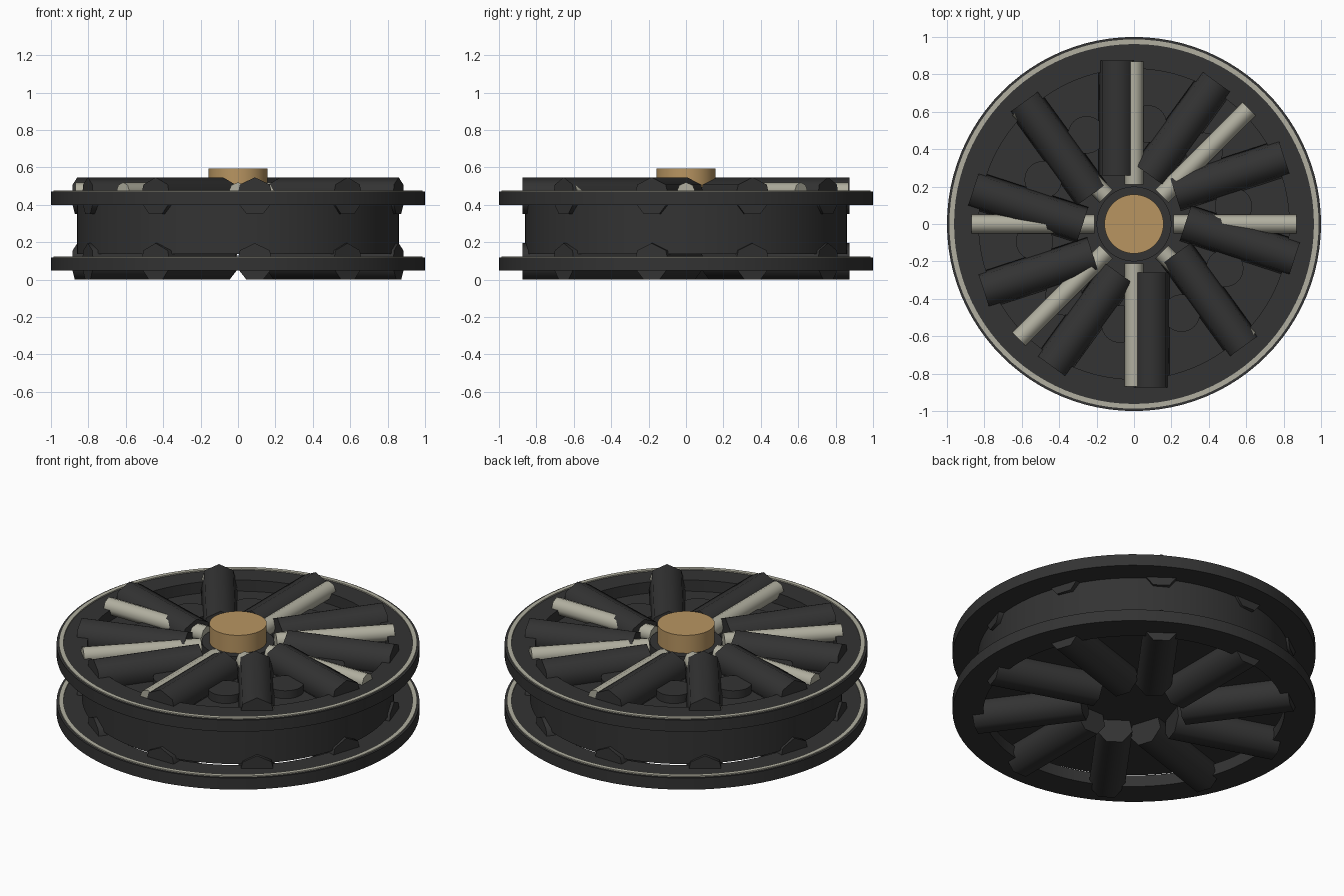
import bpy, bmesh, math
from mathutils import Matrix

cube = bpy.data.objects.get("Cube")
if cube:
    bpy.data.objects.remove(cube, do_unlink=True)


def material(name, rgb):
    mat = bpy.data.materials.new(name)
    mat.use_nodes = True
    mat.diffuse_color = (*rgb, 1)
    mat.node_tree.nodes["Principled BSDF"].inputs["Base Color"].default_value = (*rgb, 1)
    return mat


DARK = material("charcoal", (0.033, 0.033, 0.033))
CREAM = material("cream_grey", (0.44, 0.43, 0.35))
BRONZE = material("bronze", (0.48, 0.30, 0.12))


def finish(name, bm, mat, angle=35):
    bmesh.ops.recalc_face_normals(bm, faces=bm.faces)
    mesh = bpy.data.meshes.new(name)
    bm.to_mesh(mesh)
    bm.free()
    mesh.materials.append(mat)
    obj = bpy.data.objects.new(name, mesh)
    bpy.context.collection.objects.link(obj)
    bpy.ops.object.select_all(action='DESELECT')
    obj.select_set(True)
    bpy.context.view_layer.objects.active = obj
    bpy.ops.object.shade_smooth_by_angle(angle=math.radians(angle))


def disc(name, radius, z0, z1, mat, centre=(0, 0), sides=96):
    bm = bmesh.new()
    place = Matrix.Translation((*centre, (z0 + z1) / 2))
    bmesh.ops.create_cone(bm, cap_ends=True, segments=sides, radius1=radius,
                          radius2=radius, depth=z1 - z0, matrix=place)
    finish(name, bm, mat)


def ring(name, inner, outer, z0, z1, mat, sides=96):
    """Rectangular section swept around the axle."""
    bm = bmesh.new()
    section = [(inner, z0), (outer, z0), (outer, z1), (inner, z1)]
    loops = []
    for i in range(sides):
        a = math.tau * i / sides
        loops.append([bm.verts.new((r * math.cos(a), r * math.sin(a), z)) for r, z in section])
    for i in range(sides):
        a, b = loops[i], loops[(i + 1) % sides]
        for j in range(4):
            k = (j + 1) % 4
            bm.faces.new((a[j], b[j], b[k], a[k]))
    finish(name, bm, mat)


def spokes(name, count, start, end, offset, radius, sides, z, mat):
    """Evenly spaced prisms with a corner on top, shifted sideways from the radial line."""
    bm = bmesh.new()
    for i in range(count):
        turn = Matrix.Rotation(math.pi / 2 + math.tau * i / count, 4, 'Z')
        section = [(offset + radius * math.sin(math.tau * k / sides),
                    z + radius * math.cos(math.tau * k / sides)) for k in range(sides)]
        near = [bm.verts.new(turn @ Matrix.Translation((start, y, h)).translation)
                for y, h in section]
        far = [bm.verts.new(turn @ Matrix.Translation((end, y, h)).translation)
               for y, h in section]
        bm.faces.new(near)
        bm.faces.new(far[::-1])
        for k in range(sides):
            n = (k + 1) % sides
            bm.faces.new((near[k], far[k], far[n], near[n]))
    finish(name, bm, mat, 65)


# Two matching rims with offset spokes
for tier, base in (("lower", 0.0), ("upper", 0.352)):
    ring(tier + "_flange", 0.83, 1.0, base + 0.048, base + 0.118, DARK)
    ring(tier + "_trim", 0.962, 0.987, base + 0.116, base + 0.125, CREAM)
    spokes(tier + "_dark_spokes", 10, 0.26, 0.874, 0.09, 0.1025, 7, base + 0.0925, DARK)

# Solid drum between the rims, leaving a thin gap above the lower one
disc("drum", 0.86, 0.138, 0.402, DARK)

# Pale spokes and round bosses on the upper face only
spokes("pale_spokes", 8, 0.21, 0.87, 0.0, 0.05, 8, 0.47, CREAM)
for i in range(10):
    a = math.radians(118 + 36 * i)
    disc("boss", 0.1, 0.39, 0.45, DARK, (0.54 * math.cos(a), 0.54 * math.sin(a)), 32)

# Axle hub on its dark collar
disc("hub_collar", 0.2, 0.4, 0.485, DARK, sides=64)
disc("hub", 0.158, 0.48, 0.594, BRONZE, sides=64)
